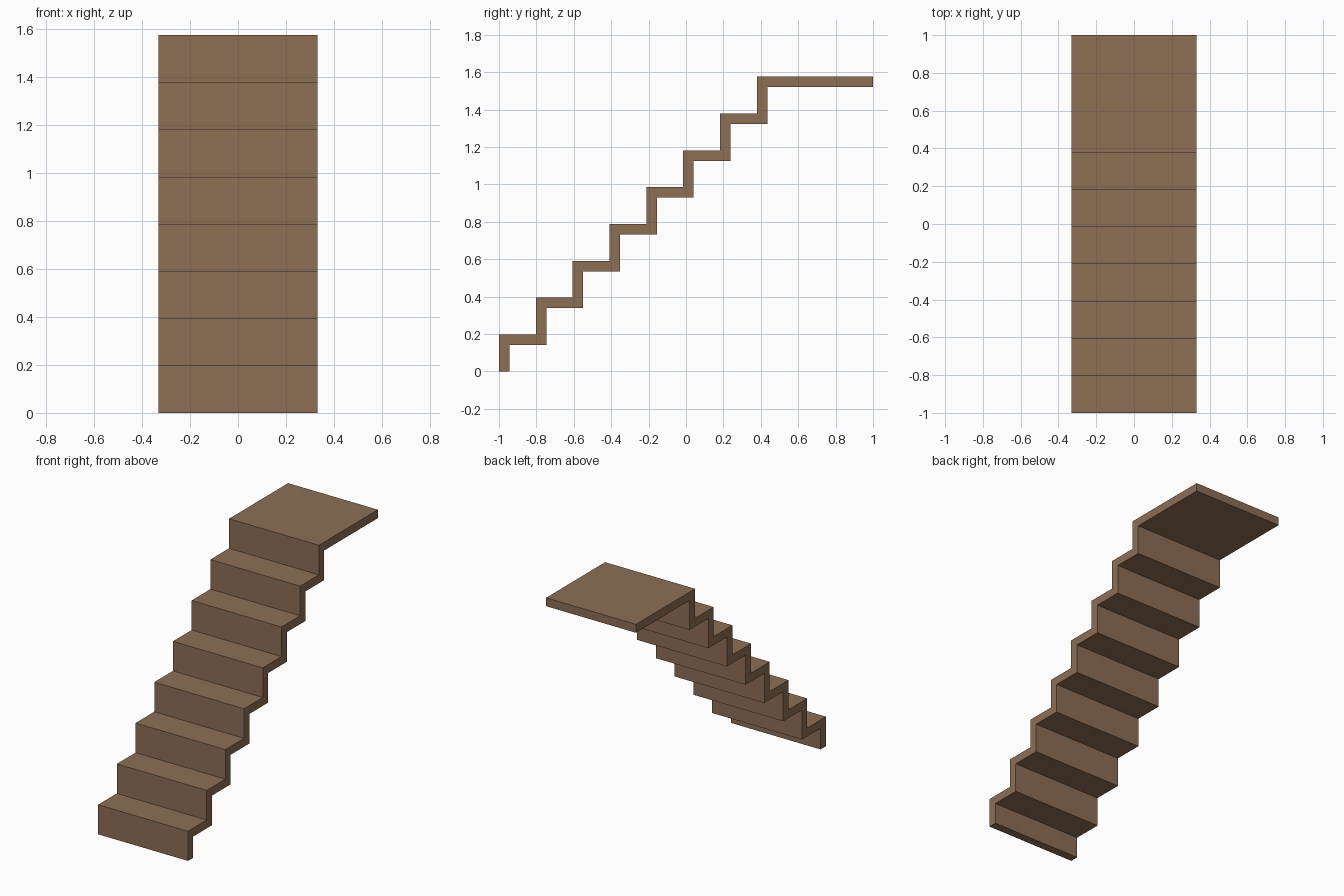
import bpy, bmesh

if "Cube" in bpy.data.objects:
    bpy.data.objects.remove(bpy.data.objects["Cube"])

STEPS = 8          # risers, the last one leads to the landing
S = 0.197          # rise and going of one step
T = 0.056          # slab thickness
HALF_W = 0.331     # half width

# One flat colour
wood = bpy.data.materials.new("brown_wood")
wood.diffuse_color = (0.266, 0.156, 0.091, 1.0)
wood.use_nodes = True
wood.node_tree.nodes["Principled BSDF"].inputs["Base Color"].default_value = wood.diffuse_color

# Zigzag side profile (y, z): upper line going up, lower line coming back
upper, lower = [], []
for i in range(STEPS):
    y = -1 + i * S
    upper += [(y, i * S), (y, (i + 1) * S)]
    lower += [(y + T, max(0, i * S - T)), (y + T, (i + 1) * S - T)]
upper.append((1, STEPS * S))
lower.append((1, STEPS * S - T))
profile = upper + lower[::-1]

# Extrude the profile across the width
bm = bmesh.new()
side = bm.faces.new([bm.verts.new((-HALF_W, y, z)) for y, z in profile])
ext = bmesh.ops.extrude_face_region(bm, geom=[side], use_keep_orig=True)
moved = [g for g in ext["geom"] if isinstance(g, bmesh.types.BMVert)]
bmesh.ops.translate(bm, verts=moved, vec=(2 * HALF_W, 0, 0))
bmesh.ops.recalc_face_normals(bm, faces=bm.faces)

mesh = bpy.data.meshes.new("staircase")
bm.to_mesh(mesh)
bm.free()
mesh.materials.append(wood)
stairs = bpy.data.objects.new("staircase", mesh)
bpy.context.collection.objects.link(stairs)
